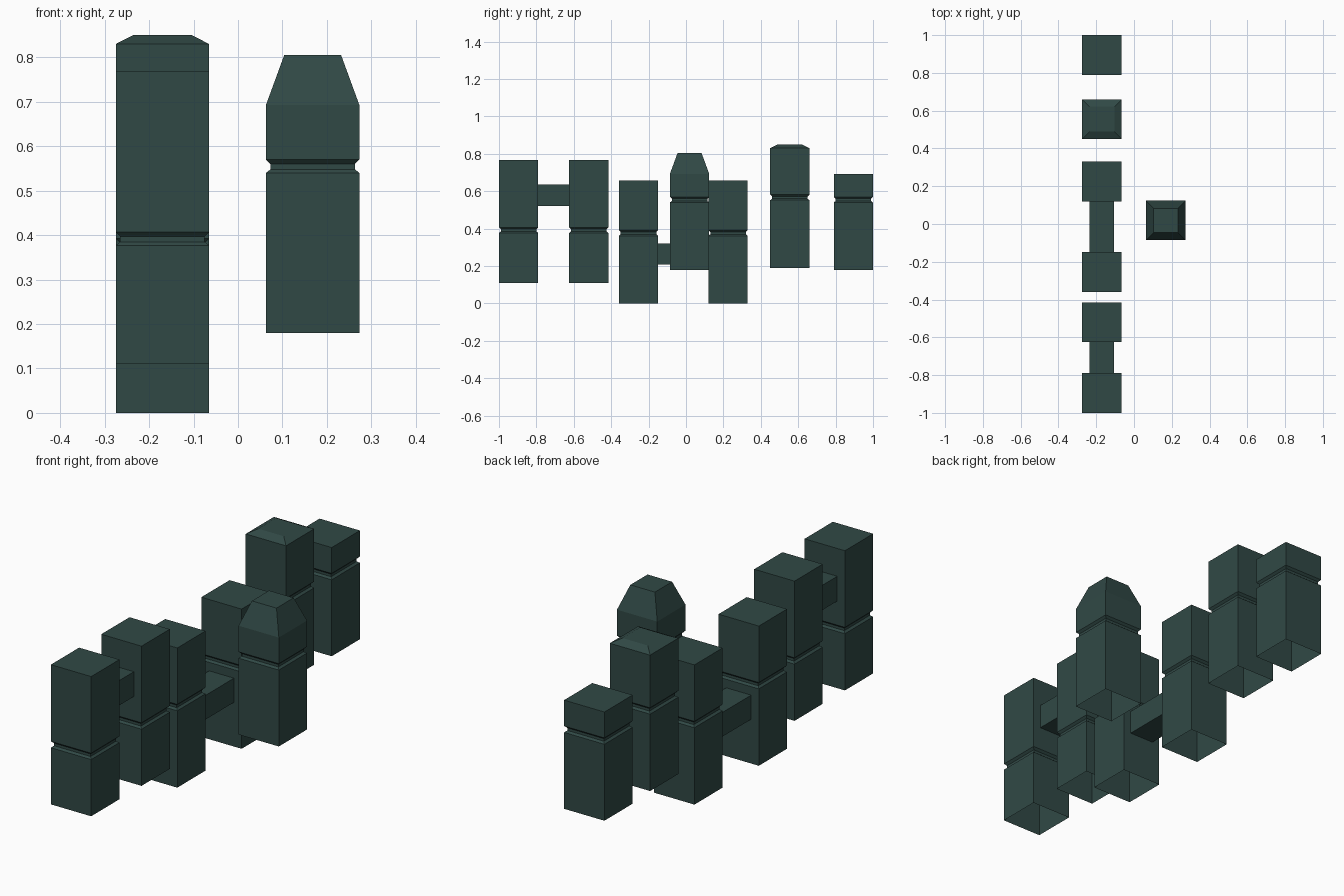
import bpy, bmesh

if "Cube" in bpy.data.objects:
    bpy.data.objects.remove(bpy.data.objects["Cube"])

mat = bpy.data.materials.new("dark_green")
mat.diffuse_color = (0.03, 0.066, 0.06, 1)
mat.use_nodes = True
mat.node_tree.nodes["Principled BSDF"].inputs["Base Color"].default_value = mat.diffuse_color
HALF = 0.105      # half width of a post
NECK = 0.095      # half width inside the groove
ROW_X = -0.17


def finish(name, bm, loc):
    mesh = bpy.data.meshes.new(name)
    bm.to_mesh(mesh)
    bm.free()
    mesh.materials.append(mat)
    ob = bpy.data.objects.new(name, mesh)
    ob.location = loc
    bpy.context.collection.objects.link(ob)
    return ob


def post(name, x, y, bottom, groove, top, shoulder=None, tip=HALF):
    """Square hollow post, open below, with a groove and optional tapered top."""
    profile = [(HALF, bottom), (HALF, groove - 0.015), (NECK, groove - 0.007),
               (NECK, groove + 0.005), (HALF, groove + 0.015)]
    if shoulder:
        profile.append((HALF, shoulder))
    profile.append((tip, top))
    bm = bmesh.new()
    rings = [[bm.verts.new((sx * r, sy * r, z))
              for sx, sy in ((-1, -1), (1, -1), (1, 1), (-1, 1))]
             for r, z in profile]
    for lo, hi in zip(rings, rings[1:]):
        for i in range(4):
            j = (i + 1) % 4
            bm.faces.new((lo[i], lo[j], hi[j], hi[i]))
    bm.faces.new(rings[-1])
    return finish(name, bm, (x, y, 0))


def bar(name, y0, y1, z0, z1):
    """Rectangular bar joining two posts."""
    bm = bmesh.new()
    bmesh.ops.create_cube(bm, size=1)
    bmesh.ops.scale(bm, vec=(0.13, y1 - y0, z1 - z0), verts=bm.verts)
    # the ends are hidden against the posts
    ends = [f for f in bm.faces if abs(f.normal.y) > 0.9]
    bmesh.ops.delete(bm, geom=ends, context='FACES_ONLY')
    return finish(name, bm, (ROW_X, (y0 + y1) / 2, (z0 + z1) / 2))


# raised pair with a high bar
for n, y in (("front", -0.895), ("back", -0.52)):
    post("high_pair_post_" + n, ROW_X, y, 0.11, 0.392, 0.768)
bar("high_bar", -0.79, -0.625, 0.52, 0.637)

# low pair with a low bar
for n, y in (("front", -0.254), ("back", 0.225)):
    post("low_pair_post_" + n, ROW_X, y, 0.0, 0.377, 0.658)
bar("low_bar", -0.149, 0.12, 0.208, 0.322)

# single posts
post("chamfered_post", ROW_X, 0.555, 0.19, 0.567, 0.85, 0.83, 0.066)
post("short_post", ROW_X, 0.895, 0.18, 0.555, 0.692)
post("tapered_post", 0.168, 0.019, 0.18, 0.555, 0.805, 0.693, 0.064)
